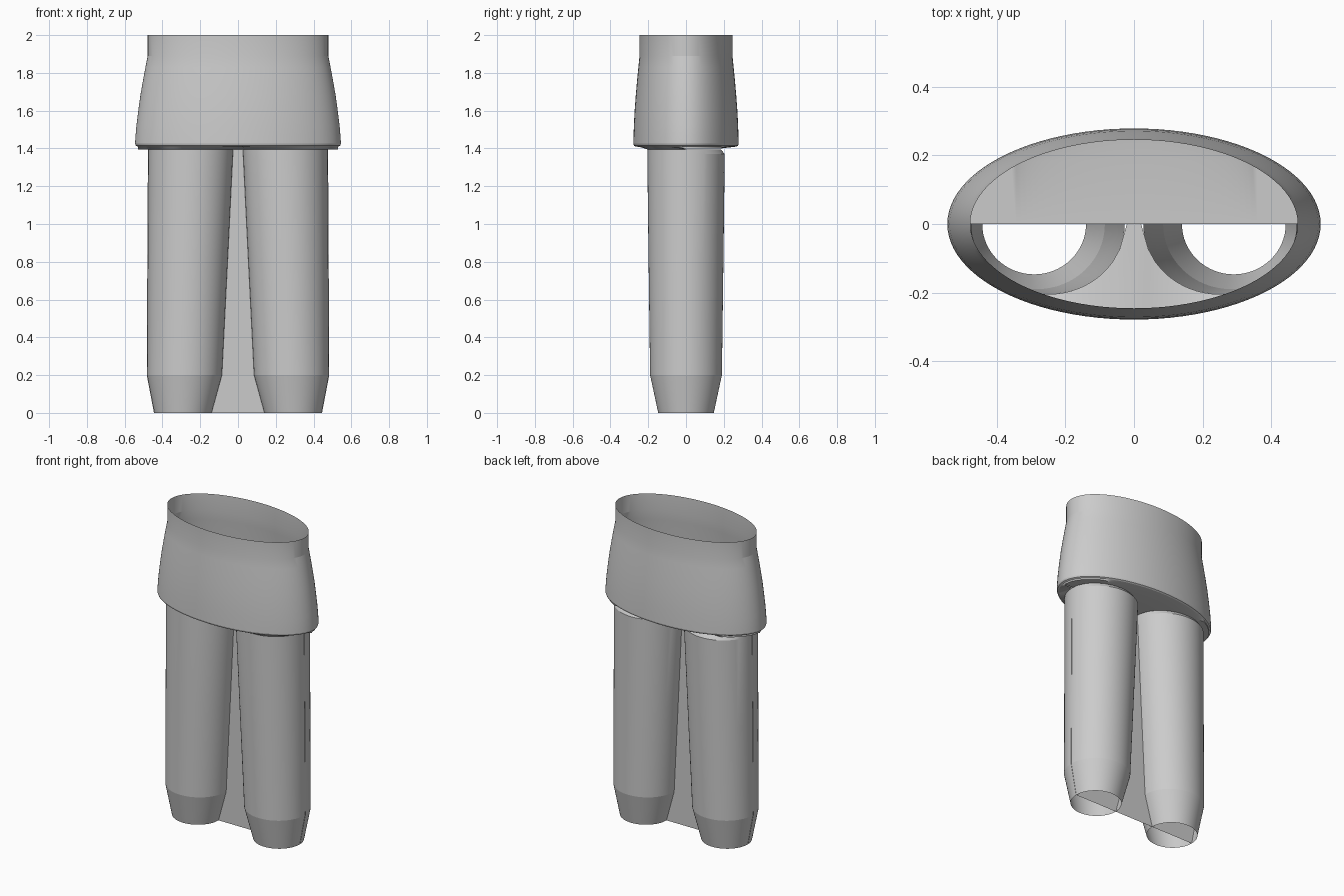
import bpy, bmesh, math

if "Cube" in bpy.data.objects:
    bpy.data.objects.remove(bpy.data.objects["Cube"])

grey = bpy.data.materials.new("light grey")
grey.diffuse_color = (0.6, 0.6, 0.6, 1)
grey.use_nodes = True
grey.node_tree.nodes["Principled BSDF"].inputs["Base Color"].default_value = grey.diffuse_color


def make(name, bm, angle=10):
    bmesh.ops.remove_doubles(bm, verts=bm.verts, dist=0.0002)
    bmesh.ops.recalc_face_normals(bm, faces=bm.faces)
    me = bpy.data.meshes.new(name)
    bm.to_mesh(me)
    bm.free()
    ob = bpy.data.objects.new(name, me)
    bpy.context.collection.objects.link(ob)
    me.materials.append(grey)
    bpy.ops.object.select_all(action='DESELECT')
    bpy.context.view_layer.objects.active = ob
    ob.select_set(True)
    bpy.ops.object.shade_smooth_by_angle(angle=math.radians(angle))
    return ob


def strips(bm, rows, closed):
    """Bridge neighbouring rows of points with quads."""
    rows = [[bm.verts.new(p) for p in r] for r in rows]
    n = len(rows[0])
    for a, b in zip(rows, rows[1:]):
        for i in range(n if closed else n - 1):
            j = (i + 1) % n
            bm.faces.new((a[i], a[j], b[j], b[i]))


def ring(cx, rx, ry, z, n):
    return [(cx + rx * math.cos(2 * math.pi * i / n),
             ry * math.sin(2 * math.pi * i / n), z) for i in range(n)]


# Waist shell: open elliptical sleeve with a rolled lower rim
bm = bmesh.new()
waist = [(2.0, .478, .246), (1.89, .478, .246), (1.83, .490, .252),
         (1.76, .503, .259), (1.68, .517, .266), (1.60, .528, .272),
         (1.52, .538, .276), (1.46, .543, .278), (1.425, .545, .279),
         (1.415, .541, .276), (1.41, .530, .268)]
strips(bm, [ring(0, rx, ry, z, 96) for z, rx, ry in waist], True)
make("waist_shell", bm)

# Legs: tapered open tubes; the rear half closes with a small shoulder
LEG = [(0, .14, .443, .147), (.2, .085, .481, .190),
       (.8, .055, .478, .198), (1.37, .027, .475, .205)]
for side, name in ((1, "right_leg"), (-1, "left_leg")):
    bm = bmesh.new()
    rows = [ring(side * (a + b) / 2, (b - a) / 2, ry, z, 64) for z, a, b, ry in LEG]
    top = [(x, y * (.9 if y > 0 else 1.0), 1.395) for x, y, z in rows[-1]]
    strips(bm, rows + [top], True)
    make(name, bm)

# Centre wall: thin sheet joining both legs along y = 0
bm = bmesh.new()
strips(bm, [[(-b - .002, 0, z), (-a, 0, z), (a, 0, z), (b + .002, 0, z)]
            for z, a, b, ry in LEG + [(1.405, .027, .475, .2)]], False)
make("centre_wall", bm)


def leg_front(x):
    t = (abs(x) - .251) / .224
    return .205 * math.sqrt(max(0, 1 - t * t))


# Underside: front web leaves the legs open, rear floor covers them
xs = [.530 * math.sin(math.pi * (i / 80 - .5)) for i in range(81)]
rim = [.268 * math.sqrt(max(0, 1 - (x / .530) ** 2)) for x in xs]
bm = bmesh.new()
strips(bm, [[(x, -r, 1.41) for x, r in zip(xs, rim)],
            [(x, -min(r, leg_front(x)), 1.395) for x, r in zip(xs, rim)]], False)
make("front_web", bm, 30)
bm = bmesh.new()
strips(bm, [[(x, r, 1.41) for x, r in zip(xs, rim)],
            [(x, min(r, .185), 1.40) for x, r in zip(xs, rim)],
            [(x, 0, 1.40) for x in xs]], False)
make("rear_floor", bm, 30)
